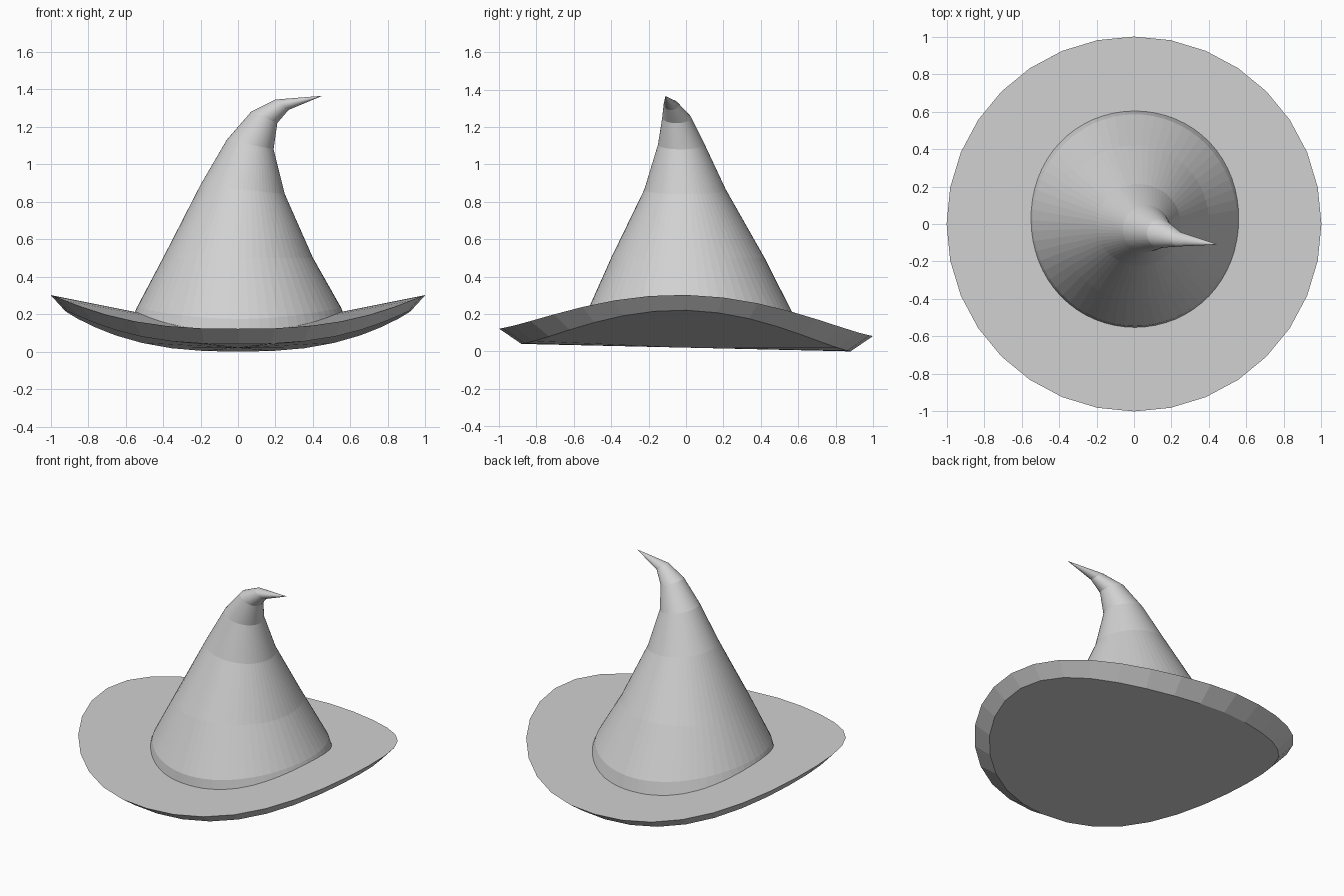
import bpy, bmesh, math
from mathutils import Vector

cube = bpy.data.objects.get("Cube")
if cube:
    bpy.data.objects.remove(cube)

BRIM_SIDES = 32
CROWN_SIDES = 64
GREY = (0.64, 0.64, 0.64, 1)

felt = bpy.data.materials.new("grey_felt")
felt.use_nodes = True
felt.diffuse_color = GREY
felt.node_tree.nodes["Principled BSDF"].inputs["Base Color"].default_value = GREY


def finish(bm, name):
    bmesh.ops.recalc_face_normals(bm, faces=bm.faces)
    mesh = bpy.data.meshes.new(name)
    bm.to_mesh(mesh)
    bm.free()
    mesh.materials.append(felt)
    obj = bpy.data.objects.new(name, mesh)
    bpy.context.collection.objects.link(obj)
    return obj


# Brim: a flared disc whose left and right edges curl up from a low middle
bm = bmesh.new()
lower, upper = [], []
for i in range(BRIM_SIDES):
    a = math.tau * i / BRIM_SIDES
    x, y = math.cos(a), math.sin(a)
    curl = 0.2 * abs(x) ** 2.6 - 0.02 * y
    lower.append(bm.verts.new((0.925 * x, 0.88 * y, 0.02 + curl)))
    upper.append(bm.verts.new((x, y, 0.102 + curl)))
low_mid = bm.verts.new((0, 0, 0.02))
high_mid = bm.verts.new((0, 0, 0.102))
for i in range(BRIM_SIDES):
    j = (i + 1) % BRIM_SIDES
    bm.faces.new((lower[i], lower[j], upper[j], upper[i]))
    bm.faces.new((upper[i], upper[j], high_mid))
    bm.faces.new((lower[j], lower[i], low_mid))
brim = finish(bm, "brim").data

# Shade the top and underside of the brim evenly
normals = []
for face in brim.polygons:
    even = Vector((0, 0, math.copysign(1, face.normal.z)))
    normals += [even if face.loop_total == 3 else face.normal.copy()] * face.loop_total
brim.normals_split_custom_set(normals)

# Crown: rings given by left (x, z), right (x, z), centre y, half depth and dip
rings = [
    ((-0.57, 0.16), (0.58, 0.16), 0.025, 0.58, 0.08),
    ((-0.54, 0.235), (0.55, 0.235), 0.02, 0.565, 0.06),
    ((-0.40, 0.50), (0.40, 0.50), 0.01, 0.41, 0),
    ((-0.20, 0.89), (0.25, 0.84), -0.005, 0.218, 0),
    ((-0.06, 1.13), (0.19, 1.08), -0.025, 0.125, 0),
    ((0.07, 1.28), (0.21, 1.22), -0.05, 0.077, 0),
    ((0.20, 1.345), (0.27, 1.29), -0.08, 0.04, 0),
]
bm = bmesh.new()
loops = []
for (lx, lz), (rx, rz), cy, depth, dip in rings:
    centre = Vector(((lx + rx) / 2, cy, (lz + rz) / 2))
    across = Vector(((rx - lx) / 2, 0, (rz - lz) / 2))
    loop = []
    for i in range(CROWN_SIDES):
        a = math.tau * i / CROWN_SIDES
        s = math.sin(a)
        loop.append(bm.verts.new(centre + across * math.cos(a) + Vector((0, depth * s, -dip * s * s))))
    loops.append(loop)
point = bm.verts.new((0.45, -0.11, 1.365))
for i in range(CROWN_SIDES):
    j = (i + 1) % CROWN_SIDES
    for low, high in zip(loops, loops[1:]):
        bm.faces.new((low[i], low[j], high[j], high[i]))
    bm.faces.new((loops[-1][i], loops[-1][j], point))
finish(bm, "crown")
